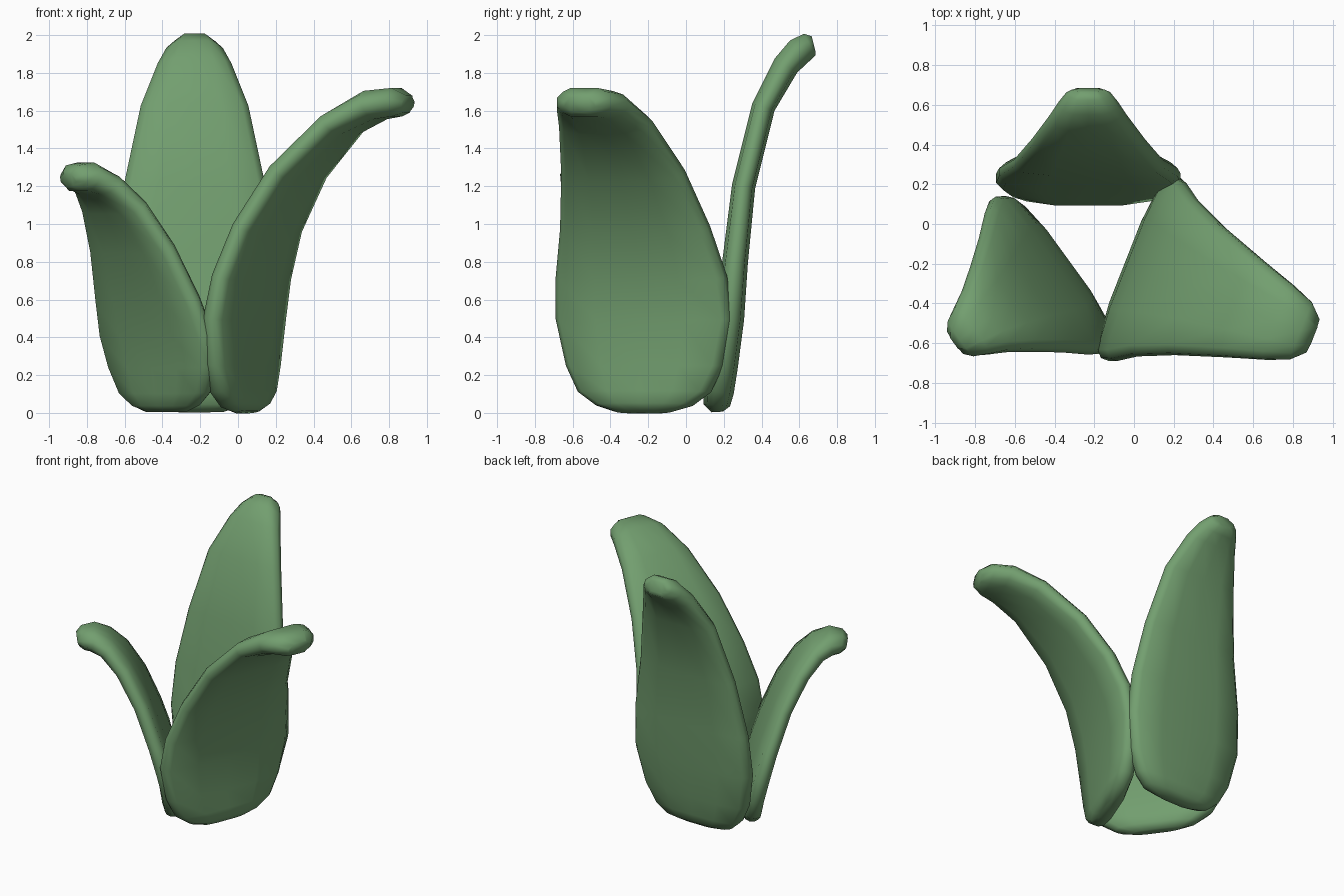
import bpy, bmesh, math
from mathutils import Vector

if "Cube" in bpy.data.objects:
    bpy.data.objects.remove(bpy.data.objects["Cube"])

green = bpy.data.materials.new("leaf_green")
green.diffuse_color = (0.17, 0.345, 0.16, 1)
green.use_nodes = True
green.node_tree.nodes["Principled BSDF"].inputs["Base Color"].default_value = green.diffuse_color


def leaf(name, base, angle, stations):
    """Loft a padded leaf; stations are (outward, height, half width, half thickness)."""
    a = math.radians(angle)
    out = Vector((math.cos(a), math.sin(a), 0))
    side = Vector((-math.sin(a), math.cos(a), 0))
    up = Vector((0, 0, 1))
    pts = [Vector((s[0], s[1])) for s in stations]
    bm = bmesh.new()
    rings = []
    for i, (u, z, h, t) in enumerate(stations):
        d = (pts[min(i + 1, len(pts) - 1)] - pts[max(i - 1, 0)]).normalized()
        normal = out * d.y - up * d.x
        centre = Vector((base[0], base[1], 0)) + out * u + up * z
        # rounded flat cross-section
        half = [(h, -.3 * t), (h, .3 * t), (h - .035, .75 * t), (h * .5, t)]
        section = half + [(0, t)] + [(-x, y) for x, y in reversed(half)]
        section += [(-h + .035, -.75 * t), (-h * .5, -t), (0, -t), (h * .5, -t), (h - .035, -.75 * t)]
        rings.append([bm.verts.new(centre + side * x + normal * y) for x, y in section])
    n = len(rings[0])
    for r0, r1 in zip(rings, rings[1:]):
        for k in range(n):
            bm.faces.new((r0[k], r0[(k + 1) % n], r1[(k + 1) % n], r1[k]))
    bm.faces.new(rings[0])
    bm.faces.new(rings[-1])
    bmesh.ops.recalc_face_normals(bm, faces=bm.faces)
    mesh = bpy.data.meshes.new(name)
    bm.to_mesh(mesh)
    bm.free()
    mesh.materials.append(green)
    mesh.shade_smooth()
    ob = bpy.data.objects.new(name, mesh)
    bpy.context.collection.objects.link(ob)


# tall leaf at the back, leaning gently backwards
leaf("back_leaf", (-.23, 0), 90, [
    (.165, .005, .15, .03), (.163, .04, .27, .07), (.173, .11, .345, .08),
    (.195, .25, .415, .08), (.23, .5, .465, .078), (.26, .8, .45, .068),
    (.305, 1.2, .375, .062), (.41, 1.62, .285, .062), (.53, 1.84, .195, .07),
    (.60, 1.915, .15, .075), (.655, 1.95, .11, .065), (.675, 1.955, .08, .04)])

# wide leaf on the right, bending far outwards
leaf("right_leaf", (.03, -.22), -21.5, [
    (.02, .005, .15, .03), (.01, .04, .27, .065), (0, .11, .37, .075),
    (-.005, .25, .44, .075), (.005, .5, .495, .073), (.045, .72, .48, .068),
    (.135, .98, .42, .066), (.31, 1.275, .345, .067), (.56, 1.53, .26, .07),
    (.75, 1.63, .20, .08), (.87, 1.645, .155, .075), (.935, 1.635, .09, .045)])

# short leaf on the left, leaning and bending outwards at its tip
leaf("left_leaf", (-.45, -.27), 216, [
    (-.085, .005, .17, .03), (-.085, .04, .28, .06), (-.08, .11, .38, .07),
    (-.06, .25, .45, .07), (-.02, .42, .475, .068), (.035, .6, .44, .065),
    (.135, .87, .355, .063), (.255, 1.09, .265, .065), (.365, 1.21, .19, .07),
    (.455, 1.25, .145, .078), (.52, 1.243, .11, .068), (.555, 1.235, .07, .04)])
